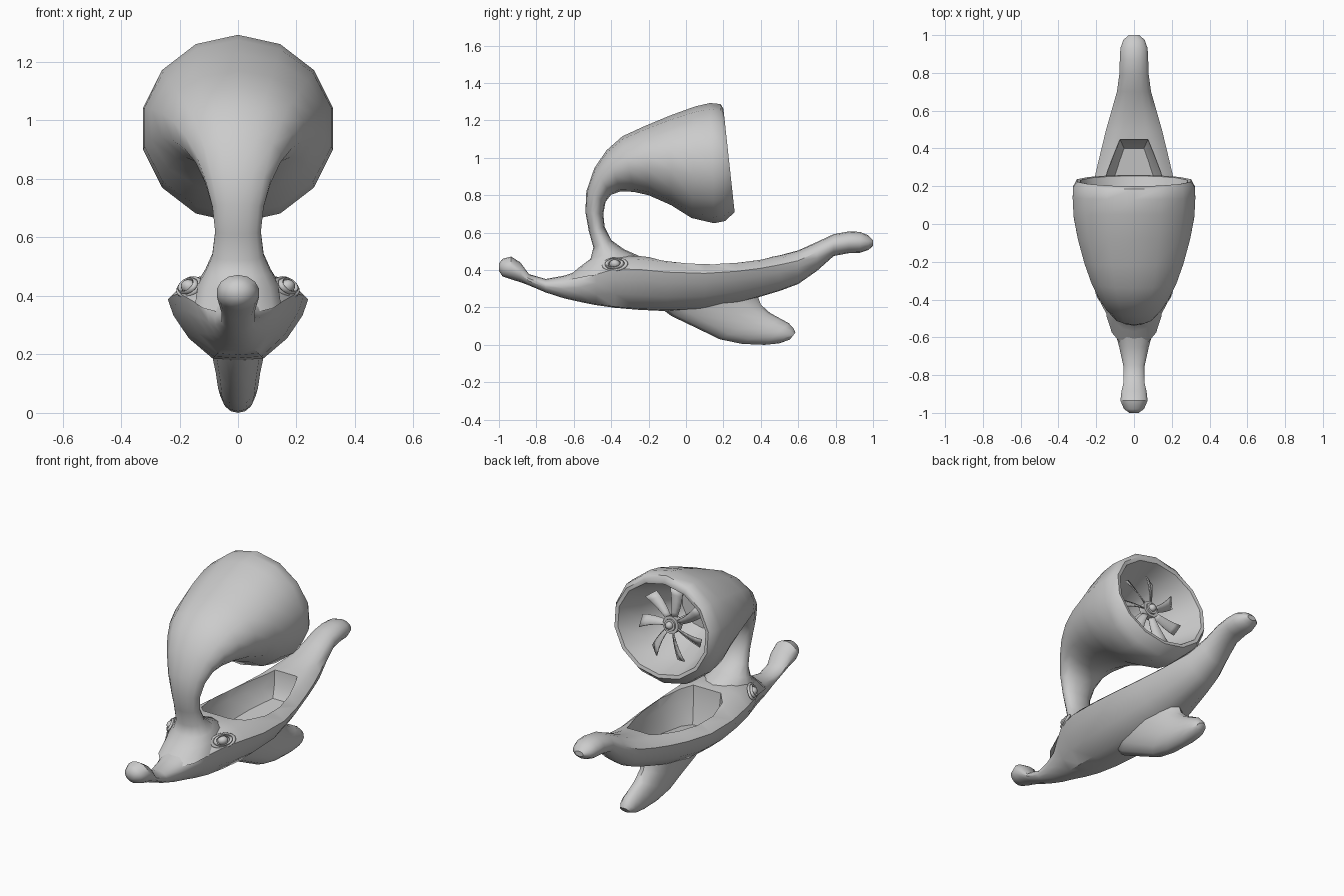
import bpy, bmesh
from math import sin, cos, pi, radians
from mathutils import Vector, Matrix

if "Cube" in bpy.data.objects:
    bpy.data.objects.remove(bpy.data.objects["Cube"])

SIDES = 14
HALF = SIDES // 2
# half cross-sections as (width fraction, fraction from edge A to edge B)
ROUND = [(sin(pi * i / HALF), (1 - cos(pi * i / HALF)) / 2) for i in range(HALF + 1)]
HULL = [(0, 0), (.4, 0), (.75, .06), (1, .25), (.92, .45), (.7, .73), (.36, .98), (0, 1)]


def finish(obj, angle=40):
    bpy.ops.object.select_all(action='DESELECT')
    obj.select_set(True)
    bpy.context.view_layer.objects.active = obj
    bpy.ops.object.shade_smooth_by_angle(angle=radians(angle))
    return obj


def from_bmesh(name, bm):
    bmesh.ops.recalc_face_normals(bm, faces=bm.faces)
    mesh = bpy.data.meshes.new(name)
    bm.to_mesh(mesh)
    bm.free()
    obj = bpy.data.objects.new(name, mesh)
    bpy.context.collection.objects.link(obj)
    return obj


def skin(name, rings):
    """Skin closed rings of points and cap both ends."""
    bm = bmesh.new()
    loops = [[bm.verts.new(p) for p in r] for r in rings]
    n = len(loops[0])
    for a, b in zip(loops, loops[1:]):
        for i in range(n):
            j = (i + 1) % n
            bm.faces.new((a[i], a[j], b[j], b[i]))
    bm.faces.new(loops[0])
    bm.faces.new(loops[-1])
    return from_bmesh(name, bm)


def loft(name, stations):
    """Station: (yA, zA, yB, zB, half width, hull blend)."""
    rings = []
    for ya, za, yb, zb, w, k in stations:
        half = [((r[0] * (1 - k) + h[0] * k) * w, r[1] * (1 - k) + h[1] * k)
                for r, h in zip(ROUND, HULL)]
        full = half + [(-u, v) for u, v in half[-2:0:-1]]
        rings.append([(u, ya + v * (yb - ya), za + v * (zb - za)) for u, v in full])
    return skin(name, rings)


# Boat-shaped body: y, top, bottom, half width, hull blend
body = loft("body", [(y, t, y, b, w, k) for y, t, b, w, k in [
    (-1, .435, .395, .025, 0), (-.98, .46, .365, .054, 0), (-.935, .472, .35, .074, 0),
    (-.885, .44, .335, .068, 0), (-.84, .378, .318, .057, 0), (-.75, .352, .28, .058, .1),
    (-.65, .37, .248, .08, .3), (-.56, .4, .228, .105, .5), (-.48, .44, .212, .145, .8),
    (-.38, .475, .198, .195, 1), (-.25, .475, .187, .225, 1), (-.1, .458, .18, .24, 1),
    (.1, .446, .19, .235, 1), (.27, .45, .222, .203, 1), (.4, .46, .258, .172, 1),
    (.5, .478, .288, .148, .9), (.6, .505, .325, .12, .6), (.7, .55, .395, .092, .3),
    (.79, .592, .475, .08, 0), (.87, .606, .49, .077, 0), (.93, .604, .492, .074, 0),
    (.975, .585, .507, .058, 0), (1, .56, .53, .028, 0)]])

# Cockpit hollow cut out of the deck
outline = [(-.2, .09), (-.14, .145), (0, .185), (.15, .178), (.28, .145), (.38, .105), (.45, .075)]


def cockpit_ring(height, squeeze):
    right = [(w * squeeze, .12 + (y - .12) * (squeeze * .5 + .5), height(y)) for y, w in outline]
    return right + [(-x, y, z) for x, y, z in reversed(right)]


cutter = skin("cockpit_cutter", [cockpit_ring(lambda y: .26 + max(0, y) * .14, .7),
                                 cockpit_ring(lambda y: .38, .94),
                                 cockpit_ring(lambda y: .6, 1.06)])
cutter.hide_render = True
cut = body.modifiers.new("cockpit", 'BOOLEAN')
cut.object, cut.operation, cut.solver = cutter, 'DIFFERENCE', 'EXACT'
bpy.context.view_layer.objects.active = body
bpy.ops.object.modifier_apply(modifier=cut.name)
bpy.data.objects.remove(cutter)
finish(body)

# Curved horn: flared neck base, bend, bell, rim and hollow inside
finish(loft("horn", [s + (0,) for s in [
    (-.66, .34, -.21, .43, .15), (-.57, .415, -.25, .475, .14), (-.51, .46, -.33, .51, .115),
    (-.495, .52, -.4, .56, .09), (-.52, .61, -.435, .63, .08), (-.538, .71, -.442, .7, .09),
    (-.533, .82, -.43, .765, .115), (-.49, .945, -.4, .803, .15), (-.425, 1.04, -.35, .82, .19),
    (-.34, 1.115, -.28, .818, .23), (-.22, 1.17, -.2, .8, .268), (-.08, 1.228, -.08, .747, .305),
    (.05, 1.275, .03, .678, .328), (.13, 1.293, .15, .65, .333), (.185, 1.287, .21, .662, .33),
    (.2, 1.262, .26, .71, .31), (.198, 1.24, .255, .73, .29),
    (.08, 1.2, .1, .75, .235), (-.15, 1.1, -.15, .85, .13)]]), 45)

# Keel fin sweeping back under the body
finish(loft("keel_fin", [s + (0,) for s in [
    (-.14, .2, .37, .3, .1), (-.08, .155, .387, .25, .09), (.06, .088, .4, .215, .078),
    (.18, .03, .45, .17, .07), (.3, .005, .505, .14, .062), (.42, 0, .55, .115, .056),
    (.5, .008, .575, .088, .048), (.555, .028, .585, .065, .03)]]), 50)

# Eyes: outer lid, inner lid and eyeball on each side
for side, label in ((1, "right"), (-1, "left")):
    normal = Vector((.75 * side, -.42, .5))
    frame = (Matrix.Translation((.166 * side, -.38, .43))
             @ normal.to_track_quat('Z', 'Y').to_matrix().to_4x4())
    # turn the frame so its long axis lies along the body
    z = normal.normalized()
    x = Vector((0, 0, 1)).cross(z).normalized()
    y = z.cross(x)
    frame = Matrix.Translation((.166 * side, -.38, .43)) @ Matrix((x, y, z)).transposed().to_4x4()
    for part, size, minor in (("outer_lid", (.068, .036, .05), .16),
                              ("inner_lid", (.047, .027, .06), .2)):
        bpy.ops.mesh.primitive_torus_add(major_radius=1, minor_radius=minor,
                                         major_segments=20, minor_segments=8)
        lid = bpy.context.object
        lid.name = f"{label}_{part}"
        lid.data.transform(frame @ Matrix.Diagonal((*size, 1)))
        lid.data.update()
        if part == "inner_lid":
            lid.data.transform(Matrix.Translation(z * .006))
        finish(lid, 60)
    bpy.ops.mesh.primitive_uv_sphere_add(radius=1, segments=16, ring_count=10)
    ball = bpy.context.object
    ball.name = f"{label}_eyeball"
    ball.data.transform(frame @ Matrix.Diagonal((.03, .025, .03, 1)))
    finish(ball, 60)

# Fan inside the bell; local z is the fan axis pointing out of the mouth
fan = Matrix.Translation((0, .13, .978)) @ Matrix.Rotation(radians(-84), 4, 'X')


def fan_cylinder(name, radius, z0, z1):
    bpy.ops.mesh.primitive_cylinder_add(vertices=20, radius=radius, depth=z1 - z0)
    obj = bpy.context.object
    obj.name = name
    obj.data.transform(fan @ Matrix.Translation((0, 0, (z0 + z1) / 2)))
    finish(obj)


fan_cylinder("fan_hub", .05, -.025, .015)
fan_cylinder("fan_hub_ring", .034, .01, .024)
fan_cylinder("fan_shaft", .018, -.3, 0)
bpy.ops.mesh.primitive_uv_sphere_add(radius=.022, segments=16, ring_count=10)
cap = bpy.context.object
cap.name = "fan_cap"
cap.data.transform(fan @ Matrix.Translation((0, 0, .026)))
finish(cap, 60)

# Seven twisted, swept blades
bm = bmesh.new()
for b in range(7):
    turn = fan @ Matrix.Rotation(2 * pi * b / 7, 4, 'Z')
    rows = []
    for i in range(6):
        t = i / 5
        r, w, pitch = .04 + .16 * t, .016 + .02 * t, radians(45 - 20 * t)
        sweep = .03 * t * t
        rows.append([bm.verts.new(turn @ Vector((r, sweep + s * w * cos(pitch), s * w * sin(pitch))))
                     for s in (-1, 0, 1)])
    for p, q in zip(rows, rows[1:]):
        for i in range(2):
            bm.faces.new((p[i], p[i + 1], q[i + 1], q[i]))
blades = from_bmesh("fan_blades", bm)
finish(blades)
thick = blades.modifiers.new("thickness", 'SOLIDIFY')
thick.thickness, thick.offset = .006, 0
